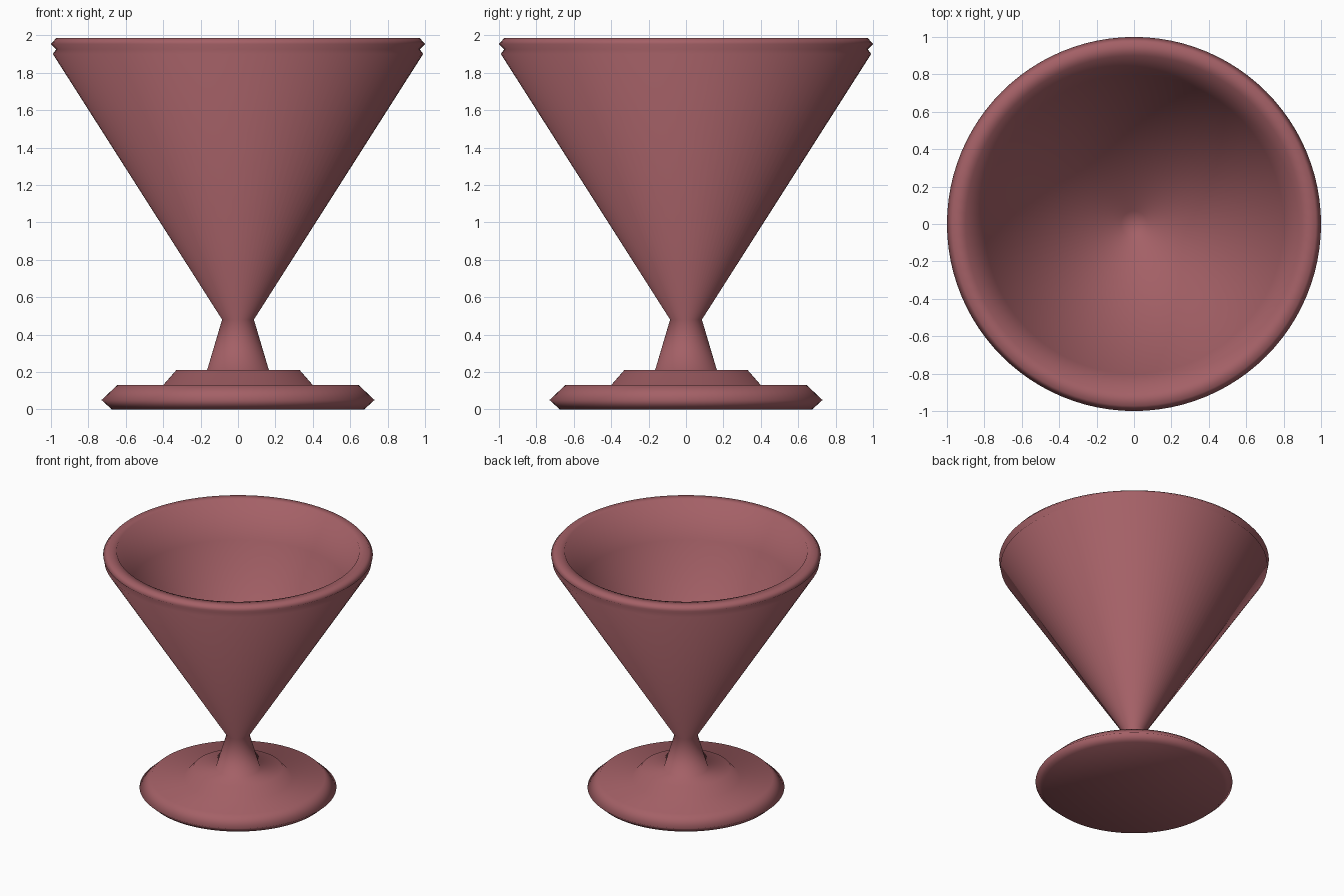
import bpy
import bmesh
import math

cube = bpy.data.objects.get("Cube")
if cube:
    bpy.data.objects.remove(cube, do_unlink=True)

SEGMENTS = 96

# Half profile (radius, height), from the underside up and into the bowl
foot = [(0, 0), (0.675, 0), (0.73, 0.05), (0.645, 0.13),
        (0.4, 0.13), (0.33, 0.21)]
stem = [(0.165, 0.21), (0.085, 0.48)]
rim = [(0.99, 1.9), (0.972, 1.925), (1.0, 1.953), (0.972, 1.985), (0.9, 1.985)]
inner_bowl = [(0.8, 1.7), (0.07, 0.54), (0, 0.54)]


def material(name, rgb):
    mat = bpy.data.materials.new(name)
    mat.use_nodes = True
    color = (*rgb, 1)
    mat.diffuse_color = color
    mat.node_tree.nodes["Principled BSDF"].inputs["Base Color"].default_value = color
    return mat


def lathe(name, profile, mat):
    """Turn a half profile around the z axis into a closed smooth mesh."""
    bm = bmesh.new()
    verts = [bm.verts.new((r, 0, z)) for r, z in profile]
    edges = [bm.edges.new(pair) for pair in zip(verts, verts[1:])]
    bmesh.ops.spin(bm, geom=verts + edges, cent=(0, 0, 0), axis=(0, 0, 1),
                   angle=math.tau, steps=SEGMENTS, use_merge=True)
    bmesh.ops.remove_doubles(bm, verts=bm.verts, dist=0.0005)
    bmesh.ops.recalc_face_normals(bm, faces=bm.faces)
    for face in bm.faces:
        face.smooth = True
    mesh = bpy.data.meshes.new(name)
    bm.to_mesh(mesh)
    bm.free()
    mesh.materials.append(mat)
    obj = bpy.data.objects.new(name, mesh)
    bpy.context.collection.objects.link(obj)
    return obj


# Goblet turned in one piece: foot, stem, conical bowl and lip
dusty_red = material("dusty_red", (0.37, 0.117, 0.133))
lathe("goblet", foot + stem + rim + inner_bowl, dusty_red)
